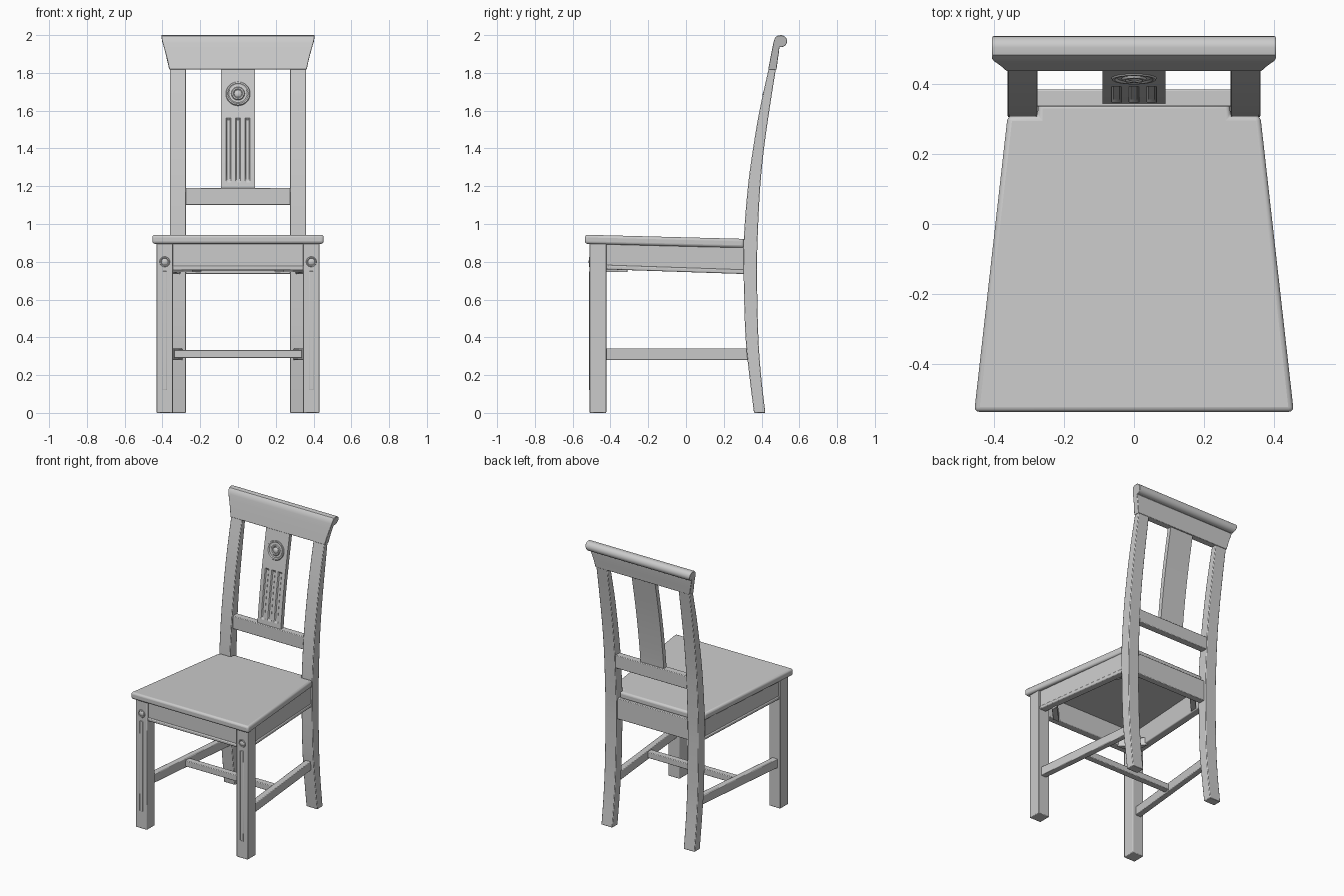
import bpy, bmesh, math
from mathutils import Matrix

if "Cube" in bpy.data.objects:
    bpy.data.objects.remove(bpy.data.objects["Cube"])


def finish(name, bm, mirror=False, bevel=0.004, segments=2):
    bmesh.ops.recalc_face_normals(bm, faces=bm.faces)
    me = bpy.data.meshes.new(name)
    bm.to_mesh(me)
    bm.free()
    ob = bpy.data.objects.new(name, me)
    bpy.context.collection.objects.link(ob)
    bpy.ops.object.select_all(action='DESELECT')
    ob.select_set(True)
    bpy.context.view_layer.objects.active = ob
    bpy.ops.object.shade_smooth_by_angle(angle=math.radians(32))
    if mirror:
        ob.modifiers.new("Mirror", 'MIRROR')
    if bevel:
        b = ob.modifiers.new("Bevel", 'BEVEL')
        b.width, b.segments, b.limit_method = bevel, segments, 'ANGLE'
        b.angle_limit = math.radians(40)
    return ob


def loft(name, rings, **kw):
    """Skin a list of equal-length rings and cap both ends."""
    bm = bmesh.new()
    vs = [[bm.verts.new(p) for p in r] for r in rings]
    n = len(vs[0])
    for a, b in zip(vs, vs[1:]):
        for i in range(n):
            j = (i + 1) % n
            bm.faces.new((a[i], a[j], b[j], b[i]))
    bm.faces.new(vs[0])
    bm.faces.new(vs[-1])
    return finish(name, bm, **kw)


def rect_y(x0, x1, y, z0, z1):
    return [(x0, y, z0), (x1, y, z0), (x1, y, z1), (x0, y, z1)]


def rect_z(x0, x1, y0, y1, z):
    return [(x0, y0, z), (x1, y0, z), (x1, y1, z), (x0, y1, z)]


def box(name, x0, x1, y0, y1, z0, z1, **kw):
    return loft(name, [rect_y(x0, x1, y0, z0, z1), rect_y(x0, x1, y1, z0, z1)], **kw)


# Curved back post: z, front y, back y
POST = [(0, .36, .42), (.2, .335, .397), (.4, .315, .383), (.74, .305, .376),
        (.92, .306, .379), (1.2, .328, .393), (1.4, .355, .413),
        (1.6, .389, .441), (1.83, .439, .477)]


def post_y(z):
    """Smooth (Hermite) interpolation of the post's front and back."""
    P = POST
    i = max(k for k in range(len(P) - 1) if P[k][0] <= z)

    def slope(k, c):
        a, b = max(k - 1, 0), min(k + 1, len(P) - 1)
        return (P[b][c] - P[a][c]) / (P[b][0] - P[a][0])
    h = P[i + 1][0] - P[i][0]
    t = (z - P[i][0]) / h
    return [(2*t**3 - 3*t*t + 1) * P[i][c] + (t**3 - 2*t*t + t) * h * slope(i, c)
            + (3*t*t - 2*t**3) * P[i + 1][c] + (t**3 - t*t) * h * slope(i + 1, c)
            for c in (1, 2)]


def rings_on(name, x, y, z, radii, tilt=0.0, mirror=False):
    """Turned rosette facing -y: radii is a list of (radius, height)."""
    bm = bmesh.new()
    n = 32
    m = Matrix.Translation((x, y, z)) @ Matrix.Rotation(tilt, 4, 'X')
    prev = None
    for r, h in radii:
        cur = [bm.verts.new(m @ Matrix.Rotation(2*math.pi*k/n, 4, 'Y').to_3x3().to_4x4()
                            @ Matrix.Translation((r, -h, 0)).to_translation()) for k in range(n)]
        if prev:
            for k in range(n):
                j = (k + 1) % n
                bm.faces.new((prev[k], prev[j], cur[j], cur[k]))
        prev = cur
    bm.faces.new(prev)
    return finish(name, bm, mirror=mirror, bevel=0)


# Back posts
zs = [1.825 * i / 36 for i in range(37)]
loft("back_post", [rect_z(.275, .36, *post_y(z), z) for z in zs], mirror=True)

# Top rail with rolled upper edge and flared ends
prof = [(.435, 1.818), (.445, 1.87), (.455, 1.92), (.463, 1.96), (.469, 1.982), (.481, 1.996)]
prof += [(.503 + .032 * math.cos(math.radians(a)), 1.968 + .032 * math.sin(math.radians(a)))
         for a in range(90, -106, -15)]
prof += [(.492, 1.91), (.486, 1.87), (.479, 1.818)]


def flare(z):
    return .364 + .041 * min(1, (z - 1.818) / .16) ** 1.2


loft("top_rail", [[(s * flare(z), y, z) for y, z in prof] for s in (-1, 1)], bevel=.003)

# Lower back rail
box("lower_back_rail", -.28, .28, .335, .383, 1.10, 1.19)

# Splat with three stopped flutes
xs = [-.09]
for c in (-.05, 0, .05):
    xs += [c - .014, c - .008, c + .008, c + .014]
xs.append(.09)
rows = [1.185, 1.22, 1.23] + [1.23 + .04 * i for i in range(1, 9)] + [1.56, 1.62, 1.68, 1.75, 1.825]
srings = []
for z in rows:
    mid = sum(post_y(z)) / 2
    cut = 1.225 < z < 1.555
    front = [(x, mid - .016 + (.007 if cut and (i - 1) % 4 in (1, 2) and 0 < i < 13 else 0), z)
             for i, x in enumerate(xs)]
    srings.append(front + [(.09, mid + .014, z), (-.09, mid + .014, z)])
loft("splat", srings, bevel=0)

# Splat medallion
my = sum(post_y(1.69)) / 2 - .014
rings_on("splat_medallion", 0, my, 1.69,
         [(.066, 0), (.062, .007), (.055, .007), (.048, .002), (.036, .003), (.032, .009),
          (.025, .009), (.02, .004), (.014, .008), (.006, .011)], tilt=-.21)

# Seat board: trapezoid notched between the posts, sloping down to the back
outline = [(-.455, -.535), (.455, -.535), (.36, .308), (.274, .308), (.274, .343),
           (-.274, .343), (-.274, .308), (-.36, .308)]
loft("seat", [[(x, y, z - .022 * (y + .535) / .85) for x, y in outline] for z in (.895, .943)],
     bevel=.014, segments=3)

# Front legs with rosette and reed
box("front_leg", .345, .432, -.51, -.422, 0, .897, mirror=True)
rings_on("leg_rosette", .388, -.509, .80,
         [(.028, 0), (.026, .004), (.021, .004), (.018, .001), (.012, .004), (.005, .006)], mirror=True)
box("leg_reed", .375, .401, -.513, -.505, .12, .75, mirror=True, bevel=.003)

# Aprons with a bead along the lower edge
box("front_apron", -.35, .35, -.492, -.445, .76, .897)
box("front_apron_bead", -.35, .35, -.499, -.445, .755, .778, bevel=.006)
box("back_apron", -.28, .28, .315, .36, .735, .88)
loft("side_apron", [rect_y(.372, .418, -.43, .765, .896), rect_y(.303, .349, .32, .738, .88)], mirror=True)
loft("side_apron_bead", [rect_y(.372, .424, -.43, .760, .783), rect_y(.303, .355, .315, .735, .758)],
     mirror=True, bevel=.006)

# Corner blocks under the seat
for nm, pts in (("front_corner_block", [(.375, -.36), (.375, -.31), (.24, -.45), (.29, -.45)]),
                ("back_corner_block", [(.32, .23), (.32, .18), (.19, .32), (.24, .32)])):
    quad = [pts[0], pts[1], pts[2], pts[3]]
    loft(nm, [[(x, y, z) for x, y in quad] for z in (.745, .80)], mirror=True, bevel=.002)

# H stretcher
loft("side_stretcher", [rect_y(.37, .412, -.43, .28, .342), rect_y(.293, .335, .335, .28, .342)], mirror=True)
box("cross_stretcher", -.35, .35, -.10, -.055, .29, .332)
